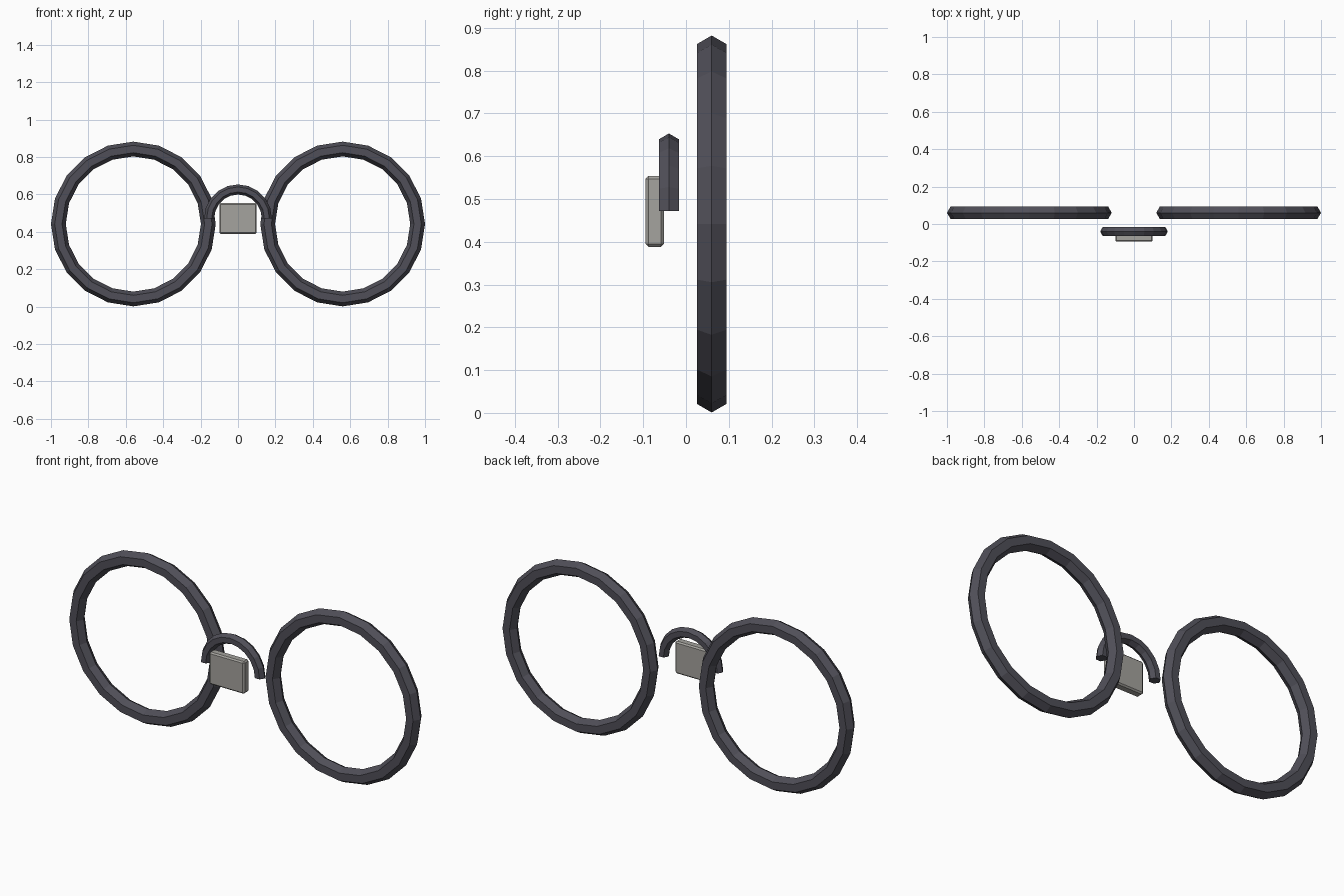
import bpy, bmesh, math

cube = bpy.data.objects.get("Cube")
if cube:
    bpy.data.objects.remove(cube, do_unlink=True)


def material(name, rgb):
    mat = bpy.data.materials.new(name)
    mat.use_nodes = True
    mat.diffuse_color = (*rgb, 1)
    mat.node_tree.nodes["Principled BSDF"].inputs["Base Color"].default_value = (*rgb, 1)
    return mat


FRAME = material("dark slate", (0.080, 0.078, 0.098))
PAD = material("warm grey", (0.376, 0.366, 0.342))


def add_object(name, bm, mat):
    bmesh.ops.recalc_face_normals(bm, faces=bm.faces[:])
    mesh = bpy.data.meshes.new(name)
    bm.to_mesh(mesh)
    bm.free()
    mesh.materials.append(mat)
    obj = bpy.data.objects.new(name, mesh)
    bpy.context.collection.objects.link(obj)
    return obj


def hex_arc(name, centre, outer, tube, segments, sweep):
    """Hexagonal tube bent in the XZ plane; open arcs get end caps."""
    bm = bmesh.new()
    closed = sweep > 359
    rings = []
    for i in range(segments if closed else segments + 1):
        a = math.radians(sweep) * i / segments
        ring = []
        for k in range(6):
            t = math.tau * k / 6
            r = outer - tube + tube * math.cos(t)
            ring.append(bm.verts.new((centre[0] + r * math.cos(a),
                                      centre[1] + tube * math.sin(t),
                                      centre[2] + r * math.sin(a))))
        rings.append(ring)
    for i in range(segments):
        p, q = rings[i], rings[(i + 1) % len(rings)]
        for k in range(6):
            n = (k + 1) % 6
            bm.faces.new((p[k], p[n], q[n], q[k]))
    if not closed:
        bm.faces.new(rings[0])
        bm.faces.new(rings[-1])
    return add_object(name, bm, FRAME)


# Lens rims
for side, name in ((1, "left_rim"), (-1, "right_rim")):
    hex_arc(name, (side * 0.5595, 0.06, 0.4415), 0.4405, 0.0395, 20, 360)

# Arched nose bridge
hex_arc("nose_bridge", (0, -0.04, 0.472), 0.181, 0.027, 10, 180)

# Chamfered pad hanging under the bridge
bm = bmesh.new()
bmesh.ops.create_cube(bm, size=1)
bmesh.ops.scale(bm, vec=(0.2, 0.043, 0.166), verts=bm.verts[:])
bmesh.ops.translate(bm, vec=(0, -0.073, 0.471), verts=bm.verts[:])
bmesh.ops.bevel(bm, geom=bm.edges[:], offset=0.007, segments=1, affect='EDGES')
add_object("nose_pad", bm, PAD)
